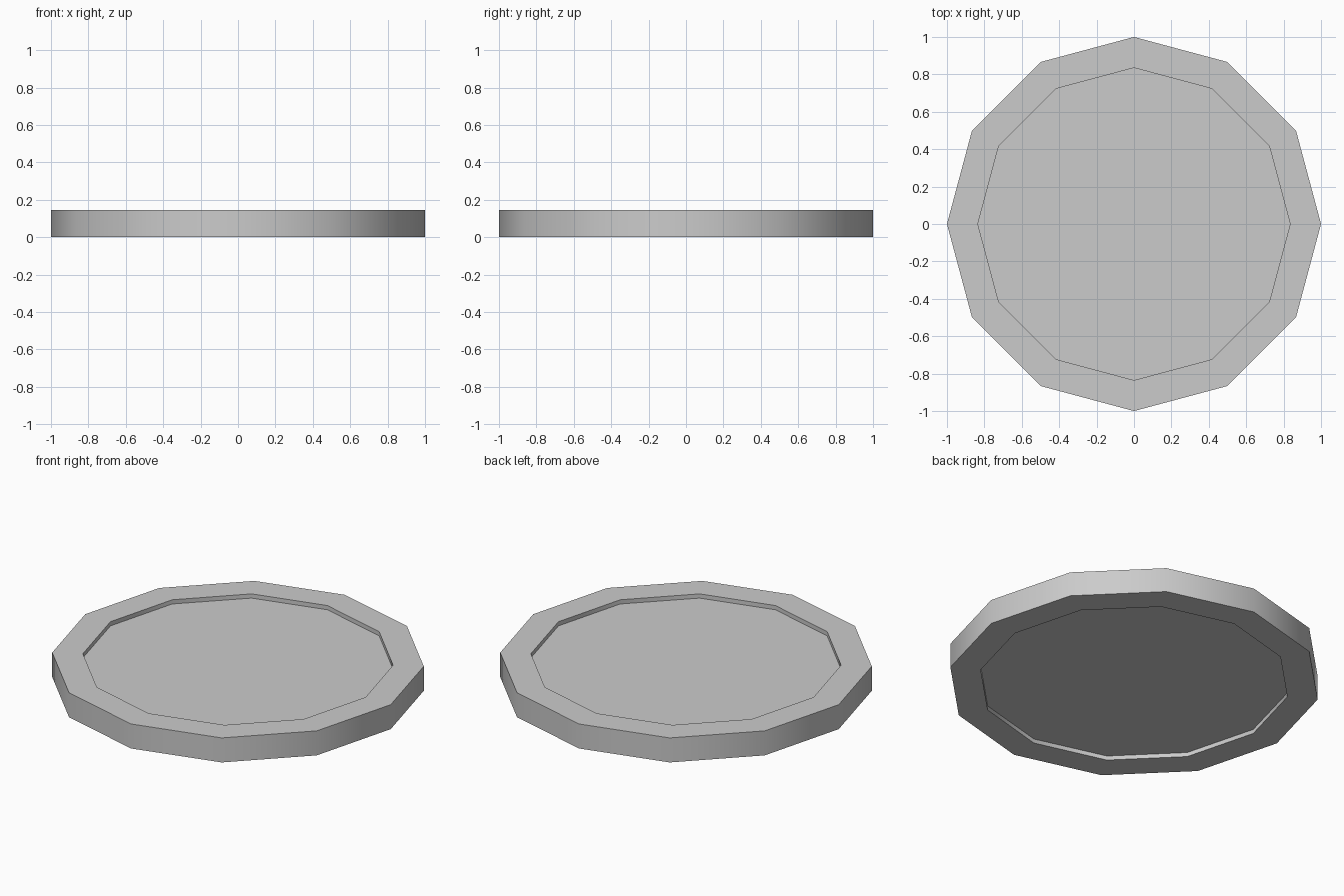
import bpy, bmesh
from math import cos, sin, pi, radians

if "Cube" in bpy.data.objects:
    bpy.data.objects.remove(bpy.data.objects["Cube"])

SIDES = 12
HEIGHT = 0.145
RECESS = 0.025
OUTER, INNER = 1.0, 0.835


def ring(bm, radius, z):
    return [bm.verts.new((radius * cos(2 * pi * i / SIDES),
                          radius * sin(2 * pi * i / SIDES), z))
            for i in range(SIDES)]


# Twelve-sided disc with a raised rim on both faces
profile = [(INNER, RECESS), (INNER, 0), (OUTER, 0),
           (OUTER, HEIGHT), (INNER, HEIGHT), (INNER, HEIGHT - RECESS)]
bm = bmesh.new()
rings = [ring(bm, r, z) for r, z in profile]
for a, b in zip(rings, rings[1:]):
    for i in range(SIDES):
        j = (i + 1) % SIDES
        bm.faces.new((a[i], a[j], b[j], b[i]))

# Recessed floors, bottom and top
bm.faces.new(rings[0][::-1])
bm.faces.new(rings[-1])
bmesh.ops.recalc_face_normals(bm, faces=bm.faces)

mesh = bpy.data.meshes.new("rimmed_disc")
bm.to_mesh(mesh)
bm.free()
disc = bpy.data.objects.new("rimmed_disc", mesh)
bpy.context.collection.objects.link(disc)

# Smooth around the rim, sharp at its edges
bpy.context.view_layer.objects.active = disc
disc.select_set(True)
bpy.ops.object.shade_smooth_by_angle(angle=radians(40))
